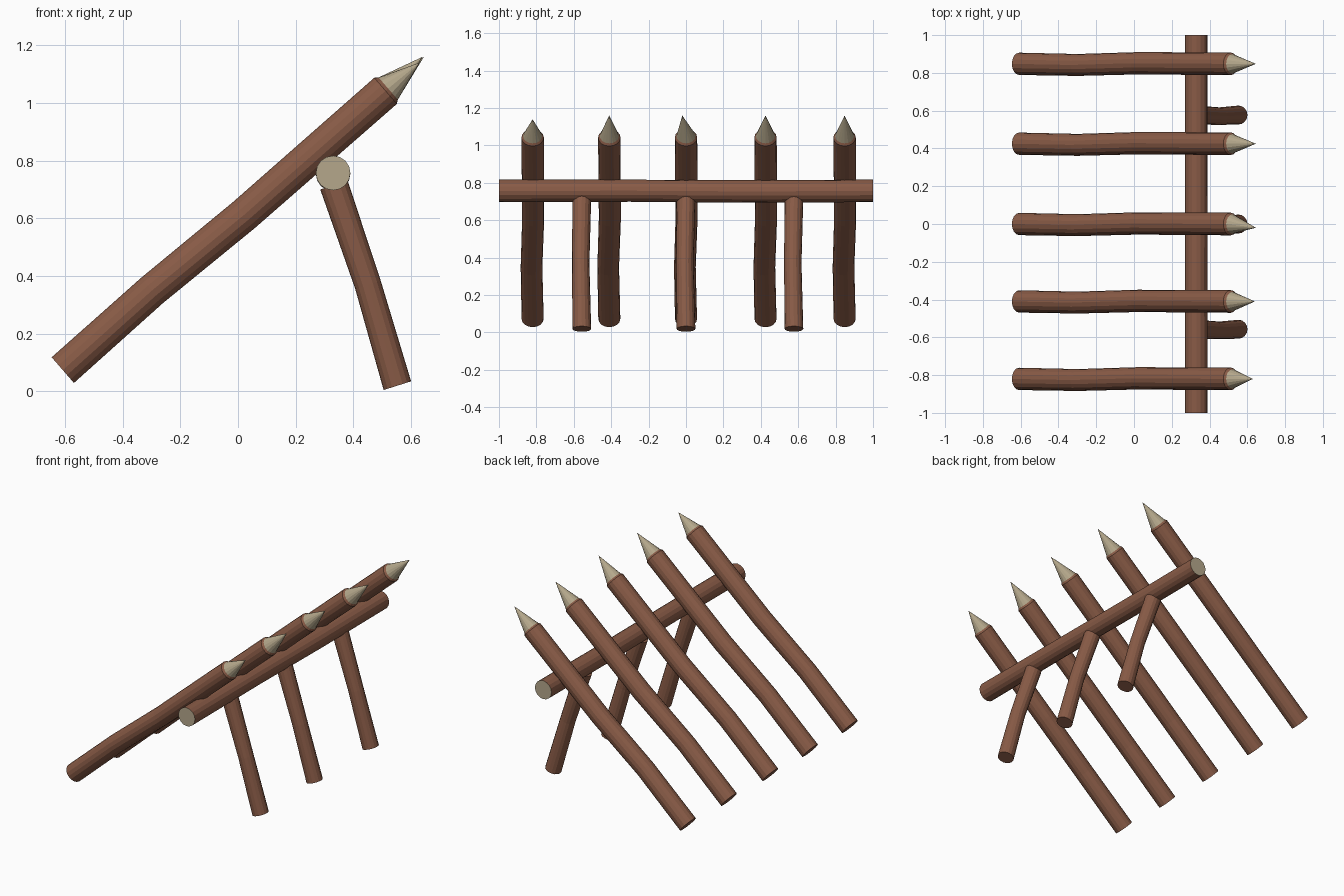
import bpy, bmesh, math
from mathutils import Vector

cube = bpy.data.objects.get("Cube")
if cube:
    bpy.data.objects.remove(cube, do_unlink=True)


def material(name, rgb):
    m = bpy.data.materials.new(name)
    m.use_nodes = True
    m.diffuse_color = (*rgb, 1)
    m.node_tree.nodes["Principled BSDF"].inputs["Base Color"].default_value = (*rgb, 1)
    return m


BARK = material("brown bark", (0.25, 0.105, 0.062))
WOOD = material("pale cut wood", (0.46, 0.39, 0.26))
SIDES = 16


def log(name, rings, tip=None, pale_ends=False):
    """Log through (centre, radius) rings; the last ring may rise to a pale point."""
    axis = (rings[-1][0] - rings[0][0]).normalized()
    u = axis.cross(Vector((0, 1, 0)))
    if u.length < 0.1:
        u = Vector((1, 0, 0))
    u.normalize()
    v = axis.cross(u)
    bm = bmesh.new()
    loops = []
    for centre, r in rings:
        angles = [math.tau * i / SIDES for i in range(SIDES)]
        loops.append([bm.verts.new(centre + r * (u * math.cos(a) + v * math.sin(a)))
                      for a in angles])
    for low, high in zip(loops, loops[1:]):
        for i in range(SIDES):
            j = (i + 1) % SIDES
            bm.faces.new((low[i], low[j], high[j], high[i]))
    ends = [bm.faces.new(loops[0][::-1])]
    if tip is None:
        ends.append(bm.faces.new(loops[-1]))
    else:
        point = bm.verts.new(tip)
        for i in range(SIDES):
            f = bm.faces.new((loops[-1][i], loops[-1][(i + 1) % SIDES], point))
            f.material_index = 1
    if pale_ends:
        for f in ends:
            f.material_index = 1
    bmesh.ops.recalc_face_normals(bm, faces=bm.faces)
    mesh = bpy.data.meshes.new(name)
    bm.to_mesh(mesh)
    bm.free()
    mesh.materials.append(BARK)
    mesh.materials.append(WOOD)
    obj = bpy.data.objects.new(name, mesh)
    bpy.context.collection.objects.link(obj)
    return obj


# Slanted sharpened stakes, slightly crooked
foot, head = Vector((-0.608, 0, 0.073)), Vector((0.512, 0, 1.042))
along = (head - foot).normalized()
for n, (y, tip_x, tip_y, tip_z) in enumerate([
        (-0.82, 0.63, 0, 1.14), (-0.41, 0.64, 0, 1.16), (0, 0.645, -0.02, 1.16),
        (0.425, 0.645, 0, 1.16), (0.848, 0.645, 0, 1.16)]):
    side = Vector((0, y, 0))
    rings = [(foot + side, 0.059),
             (foot.lerp(head, 0.28) + Vector((-0.004, -0.006, 0.005)) + side, 0.058),
             (foot.lerp(head, 0.56) + Vector((0.002, 0.003, -0.004)) + side, 0.059),
             (head + side, 0.06),
             (head + along * 0.012 + side, 0.051)]
    log(f"stake_{n + 1}", rings, tip=Vector((tip_x, y + tip_y, tip_z)))

# Cross rail with pale sawn ends
log("cross_rail", [(Vector((0.33, y, z)), r) for y, z, r in
                   [(-1, 0.757, 0.06), (-0.3, 0.758, 0.059),
                    (0.35, 0.754, 0.06), (1, 0.757, 0.06)]], pale_ends=True)

# Support legs leaning under the rail
top, bottom = Vector((0.333, 0, 0.715)), Vector((0.553, 0, 0.019))
for n, (y, r) in enumerate([(-0.557, 0.05), (0, 0.05), (0.577, 0.05)]):
    side = Vector((0, y, 0))
    bend = Vector((0.008, -0.006, 0.002))
    log(f"support_leg_{n + 1}", [(bottom + side, r),
                                 (bottom.lerp(top, 0.5) + bend + side, r * 0.93),
                                 (top + side, r)])
